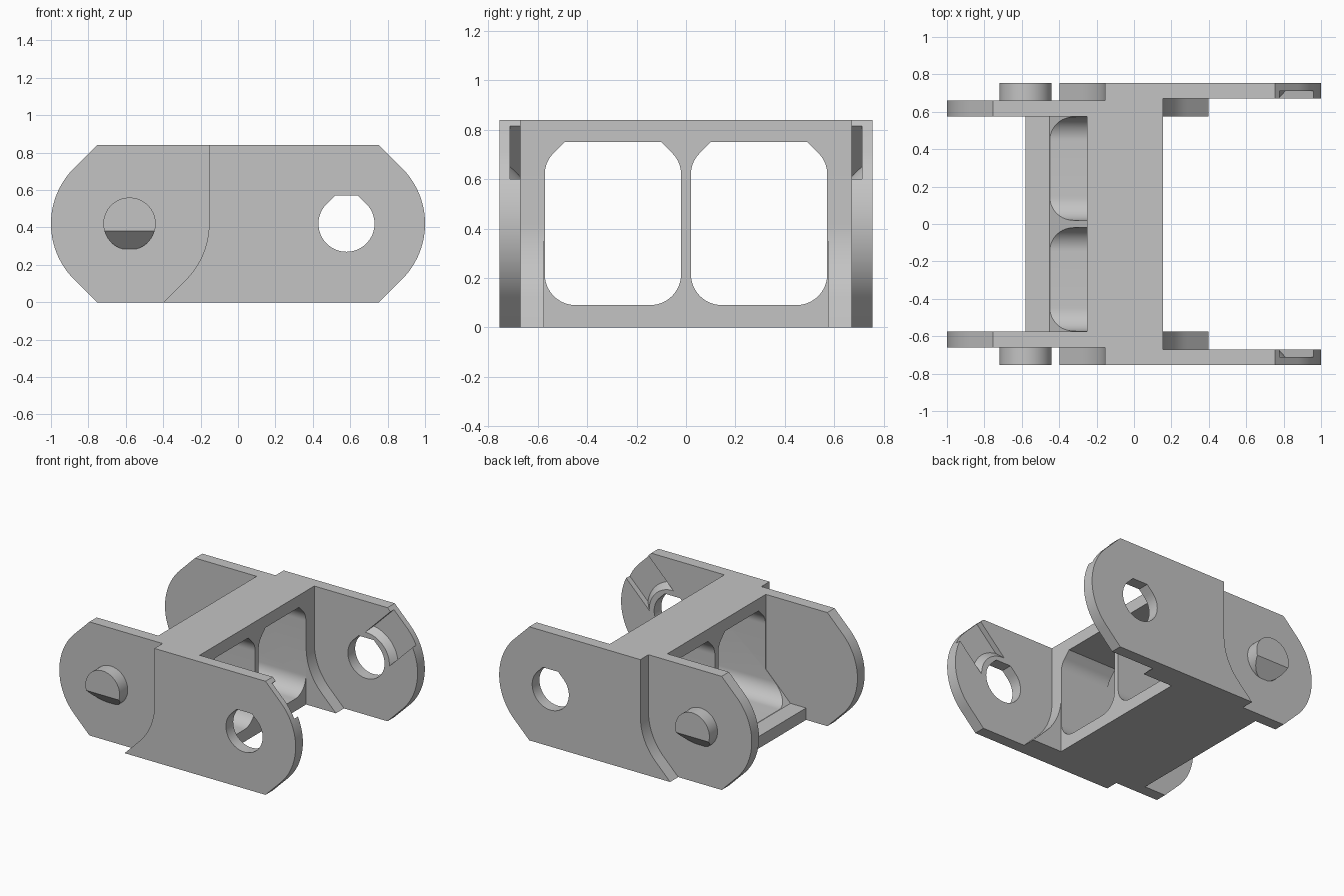
import bpy, bmesh, math
from mathutils import Matrix, Vector

if "Cube" in bpy.data.objects:
    bpy.data.objects.remove(bpy.data.objects["Cube"], do_unlink=True)

grey = bpy.data.materials.new("light_grey")
grey.use_nodes = True
COLOUR = (0.55, 0.55, 0.55, 1)
grey.diffuse_color = COLOUR
grey.node_tree.nodes["Principled BSDF"].inputs["Base Color"].default_value = COLOUR

H = 0.84                    # link height
PX, PZ = 0.58, 0.42         # pivot distance from the centre, pivot height
R_END, R_STEP = 0.42, 0.425  # rounded plate end, clearance step for the next link


def arc(cx, cz, r, a0, a1, n=16):
    return [(cx + r * math.cos(math.radians(a0 + (a1 - a0) * i / n)),
             cz + r * math.sin(math.radians(a0 + (a1 - a0) * i / n))) for i in range(n + 1)]


def flip(pts):
    return [(-x, z) for x, z in reversed(pts)]


def make(name, bm):
    bmesh.ops.recalc_face_normals(bm, faces=bm.faces)
    me = bpy.data.meshes.new(name)
    bm.to_mesh(me)
    bm.free()
    ob = bpy.data.objects.new(name, me)
    bpy.context.collection.objects.link(ob)
    me.materials.append(grey)
    return ob


def prism(name, pts, a, b, axis="Y"):
    """Extrude a profile from a to b, along y (x, z points) or along x (y, z points)."""
    bm = bmesh.new()
    place = (lambda u, v: (u, a, v)) if axis == "Y" else (lambda u, v: (a, u, v))
    face = bm.faces.new([bm.verts.new(place(u, v)) for u, v in pts])
    new = bmesh.ops.extrude_face_region(bm, geom=[face])["geom"]
    move = Vector((0, b - a, 0)) if axis == "Y" else Vector((b - a, 0, 0))
    bmesh.ops.translate(bm, vec=move, verts=[g for g in new if isinstance(g, bmesh.types.BMVert)])
    return make(name, bm)


def cut(ob, *cutters):
    """Subtract the cutters, bake the result and delete them."""
    for c in cutters:
        c.hide_render = True
        m = ob.modifiers.new("cut", "BOOLEAN")
        m.operation, m.solver, m.object = "DIFFERENCE", "EXACT", c
    dg = bpy.context.evaluated_depsgraph_get()
    dg.update()
    me = bpy.data.meshes.new_from_object(ob.evaluated_get(dg))
    ob.modifiers.clear()
    ob.data = me
    for c in cutters:
        bpy.data.objects.remove(c, do_unlink=True)
    return ob


# Shared plate outlines
k = R_END * (math.sqrt(2) - 1)
round_end = [(PX - PX + PX + k, 0)] + arc(PX, PZ, R_END, -45, 45, 40) + [(PX + k, H)]
curve = arc(-PX, PZ, R_STEP, 0, -45)
step = [(-PX + R_STEP, H)] + curve + [(curve[-1][0] - curve[-1][1], 0)]

outer_outline = round_end + step
inner_outline = flip(outer_outline)
web_outline = step + flip(step)

# Printable pivot hole: round below, 45 degree shoulders and flat top
r = 0.15
top = r * (math.sqrt(2) - 1)
hole_outline = arc(PX, PZ, r, 135, 405, 48) + [(PX + top, PZ + r), (PX - top, PZ + r)]

parts = []
for side, s in (("front", -1), ("back", 1)):
    # Side plates: inner half, joining web, outer half
    parts.append(prism(side + "_inner_plate", inner_outline, s * 0.575, s * 0.66))
    parts.append(prism(side + "_plate_web", web_outline, s * 0.66, s * 0.67))
    outer = prism(side + "_outer_plate", outer_outline, s * 0.67, s * 0.755)

    # Snap-in groove running diagonally to a bevelled rim around the hole
    d = math.sqrt(0.5)
    corners = [(0.1, -0.14), (0.7, -0.14), (0.7, 0.14), (0.1, 0.14)]
    groove = prism("groove_cutter", [(PX + (t - o) * d, PZ + (t + o) * d) for t, o in corners],
                   s * 0.63, s * 0.712)
    bm = bmesh.new()
    bmesh.ops.create_cone(bm, cap_ends=True, segments=64, radius1=0.14, radius2=0.24, depth=0.1,
                          matrix=Matrix.Translation((PX, s * 0.67, PZ))
                          @ Matrix.Rotation(-s * math.pi / 2, 4, "X"))
    cut(groove, make("rim_cutter", bm))
    hole = prism("hole_cutter", hole_outline, s * 0.6, s * 0.8)
    parts.append(cut(outer, groove, hole))

    # Pivot pin with a slanted underside
    bm = bmesh.new()
    bmesh.ops.create_cone(bm, cap_ends=True, segments=64, radius1=0.14, radius2=0.14, depth=0.105,
                          matrix=Matrix.Translation((-PX, s * 0.7025, PZ))
                          @ Matrix.Rotation(math.pi / 2, 4, "X"))
    res = bmesh.ops.bisect_plane(bm, geom=bm.verts[:] + bm.edges[:] + bm.faces[:],
                                 plane_co=(0, s * 0.755, 0.38), plane_no=(0, s, -1),
                                 clear_outer=True)
    bmesh.ops.holes_fill(bm, edges=[e for e in bm.edges if e.is_boundary])
    parts.append(make(side + "_pivot_pin", bm))

# Cross frame: top bar, bottom sill and gusseted divider
frame = prism("cross_frame", [(-0.58, 0), (0.155, 0), (0.155, H), (-0.25, H), (-0.25, 0.29),
                              (-0.452, 0.088), (-0.58, 0.088)], -0.575, 0.575)
# Two cable openings, round at the bottom and chamfered at the top
y0, y1, rb = 0.02, 0.572, 0.125
opening = (arc(y0 + rb, 0.09 + rb, rb, 180, 270) + arc(y1 - rb, 0.09 + rb, rb, 270, 360)
           + arc(y1 - 0.12, 0.62, 0.12, 0, 45, 8) + [(y1 - 0.08, 0.75), (y0 + 0.08, 0.75)]
           + arc(y0 + 0.12, 0.62, 0.12, 135, 180, 8))
cut(frame, prism("opening_cutter_a", opening, -0.9, 0.4, "X"),
    prism("opening_cutter_b", flip(opening), -0.9, 0.4, "X"))
parts.append(frame)

# Smooth the curved walls, keep edges crisp
bpy.ops.object.select_all(action="DESELECT")
for ob in parts:
    ob.select_set(True)
bpy.context.view_layer.objects.active = frame
bpy.ops.object.shade_smooth_by_angle(angle=math.radians(25))
